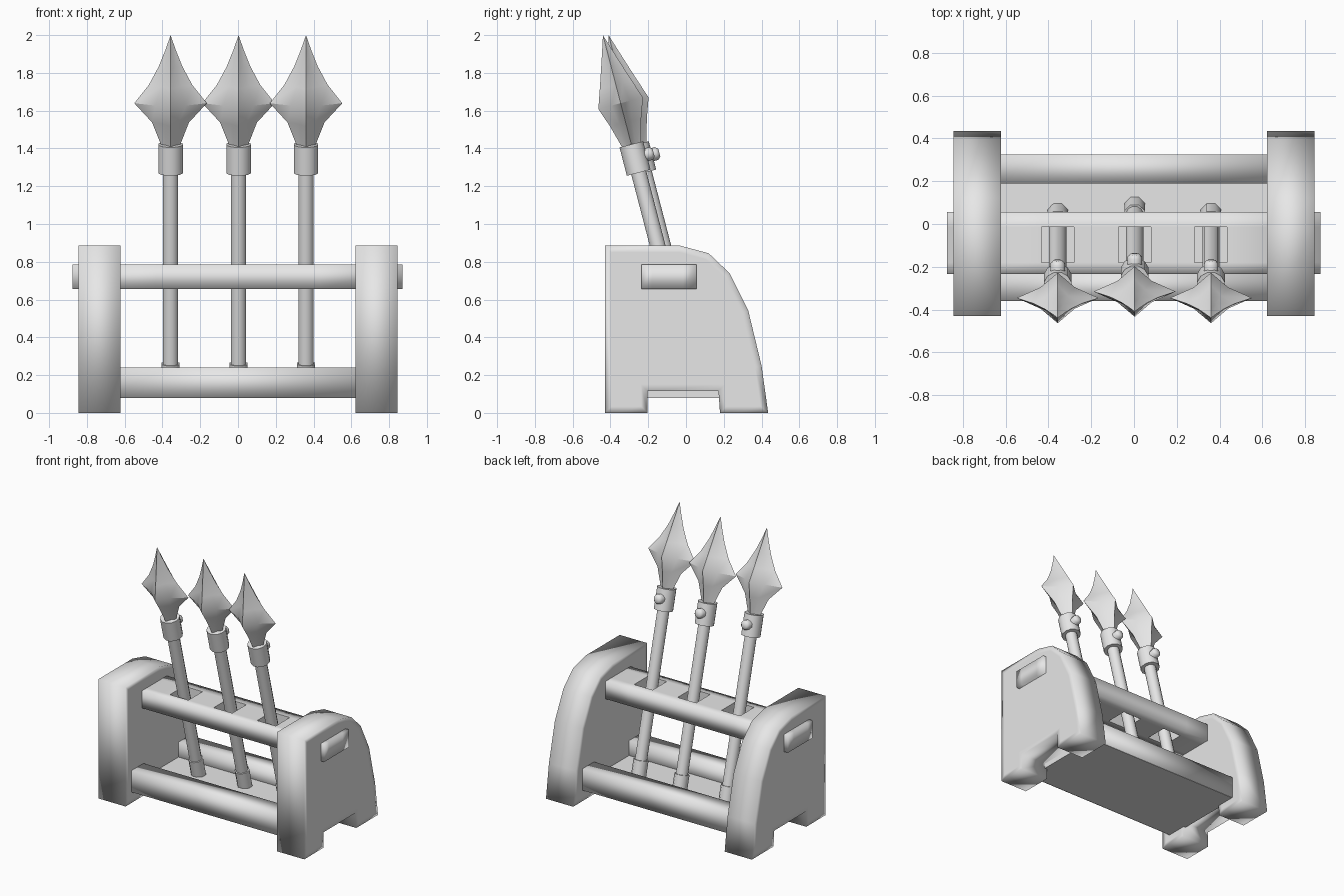
import bpy, bmesh, math
from mathutils import Vector

if "Cube" in bpy.data.objects:
    bpy.data.objects.remove(bpy.data.objects["Cube"])

grey = bpy.data.materials.new("plain grey")
grey.use_nodes = True
grey.diffuse_color = (0.8, 0.8, 0.8, 1)
grey.node_tree.nodes["Principled BSDF"].inputs["Base Color"].default_value = (0.8, 0.8, 0.8, 1)


def finish(name, bm, smooth_angle=180, loc=(0, 0, 0), tilt=0):
    """Turn a bmesh into an object; edges steeper than smooth_angle stay sharp."""
    bmesh.ops.recalc_face_normals(bm, faces=bm.faces)
    for f in bm.faces:
        f.smooth = True
    for e in bm.edges:
        if len(e.link_faces) == 2 and e.calc_face_angle() > math.radians(smooth_angle):
            e.smooth = False
    me = bpy.data.meshes.new(name)
    bm.to_mesh(me)
    bm.free()
    me.materials.append(grey)
    ob = bpy.data.objects.new(name, me)
    bpy.context.collection.objects.link(ob)
    ob.location = loc
    ob.rotation_euler = (tilt, 0, 0)
    return ob


def box(name, lo, hi, smooth_angle=180):
    bm = bmesh.new()
    bmesh.ops.create_cube(bm, size=1)
    for v in bm.verts:
        v.co = Vector([lo[i] + (v.co[i] + 0.5) * (hi[i] - lo[i]) for i in range(3)])
    return finish(name, bm, smooth_angle)


def loft(name, rings, smooth_angle, loc, tilt):
    """Skin a list of equal-length point rings and close both ends."""
    bm = bmesh.new()
    loops = [[bm.verts.new(p) for p in ring] for ring in rings]
    n = len(loops[0])
    for a, b in zip(loops, loops[1:]):
        for i in range(n):
            j = (i + 1) % n
            bm.faces.new((a[i], a[j], b[j], b[i]))
    bm.faces.new(loops[0])
    bm.faces.new(loops[-1])
    bmesh.ops.remove_doubles(bm, verts=bm.verts, dist=0.0005)
    return finish(name, bm, smooth_angle, loc, tilt)


def circle(r, z, n):
    return [(r * math.cos((i + 0.5) * math.tau / n), r * math.sin((i + 0.5) * math.tau / n), z)
            for i in range(n)]


def star(w, d, z, pinch=0.84):
    """Four-pointed cross-section with sides drawn inwards."""
    m = pinch / 2
    return [(w, 0, z), (w * m, d * m, z), (0, d, z), (-w * m, d * m, z),
            (-w, 0, z), (-w * m, -d * m, z), (0, -d, z), (w * m, -d * m, z)]


# Side panels with a curved back and a notch between the feet
profile = [(-0.43, 0), (-0.43, 0.885), (-0.03, 0.885), (0.12, 0.845), (0.23, 0.74),
           (0.33, 0.54), (0.40, 0.25), (0.435, 0), (0.18, 0), (0.172, 0.115),
           (-0.203, 0.115), (-0.203, 0)]
for side, s in (("left", 1), ("right", -1)):
    bm = bmesh.new()
    base = bm.faces.new([bm.verts.new((s * 0.622, y, z)) for y, z in profile])
    ext = bmesh.ops.extrude_face_region(bm, geom=[base], use_keep_orig=True)
    bmesh.ops.translate(bm, vec=(s * 0.223, 0, 0),
                        verts=[g for g in ext["geom"] if isinstance(g, bmesh.types.BMVert)])
    bmesh.ops.recalc_face_normals(bm, faces=bm.faces)
    caps = [f for f in bm.faces if len(f.verts) == len(profile)]
    bmesh.ops.inset_individual(bm, faces=caps, thickness=0.035, use_even_offset=True)
    finish(side + "_side_panel", bm)

# Lower tray: two rails and a thin shelf
box("front_rail", (-0.64, -0.36, 0.08), (0.64, -0.22, 0.24))
box("back_rail", (-0.64, 0.19, 0.08), (0.64, 0.325, 0.24))
box("shelf", (-0.64, -0.355, 0.078), (0.64, 0.32, 0.13), 30)

# Upper crossbar with a square slot for each spear, ends passing through the panels
spear_x = (-0.357, 0.003, 0.36)
xs = [-0.875] + [x + d for x in spear_x for d in (-0.076, 0.076)] + [0.872]
ys = [-0.235, -0.18, -0.015, 0.055]
z0, z1 = 0.655, 0.785


def solid(i, j):
    inside = 0 <= i < len(xs) - 1 and 0 <= j < 3
    return inside and not (j == 1 and i % 2 == 1)


bm = bmesh.new()


def quad(*pts):
    bm.faces.new([bm.verts.new(p) for p in pts])


for i in range(len(xs) - 1):
    for j in range(3):
        if not solid(i, j):
            continue
        a, b, c, d = xs[i], xs[i + 1], ys[j], ys[j + 1]
        for z in (z0, z1):
            quad((a, c, z), (b, c, z), (b, d, z), (a, d, z))
        for di, dj, p, q in ((-1, 0, (a, c), (a, d)), (1, 0, (b, c), (b, d)),
                             (0, -1, (a, c), (b, c)), (0, 1, (a, d), (b, d))):
            if not solid(i + di, j + dj):
                quad((*p, z0), (*q, z0), (*q, z1), (*p, z1))
bmesh.ops.remove_doubles(bm, verts=bm.verts, dist=0.0005)
bar = finish("crossbar", bm)
# Slot rims stay crisp
bm = bmesh.new()
bm.from_mesh(bar.data)
for e in bm.edges:
    if (e.calc_face_angle(0) > 1
            and all(abs(v.co.x) < 0.5 and -0.2 < v.co.y < 0 for v in e.verts)):
        e.smooth = False
bm.to_mesh(bar.data)
bm.free()

# Spears leaning towards the front
lean = math.atan(0.26)
for name, x, dy in zip(("right", "middle", "left"), spear_x, (0, 0.03, 0)):
    at = ((x, 0.049 + dy, 0.12), lean)
    loft(name + "_spear_foot", [circle(0.052, 0, 8), circle(0.052, 0.145, 8)], 50, *at)
    loft(name + "_spear_shaft", [circle(0.042, 0.02, 12), circle(0.042, 1.25, 12)], 40, *at)
    loft(name + "_spear_collar", [circle(0.067, 1.19, 12), circle(0.067, 1.345, 12)], 40, *at)
    # Round stud on the back of the collar
    stud = [[(px, y, 1.272 + pz) for px, pz, _ in circle(r, 0, 10)]
            for r, y in ((0.035, 0.04), (0.035, 0.088), (0.022, 0.103))]
    loft(name + "_spear_stud", stud, 60, *at)
    # Four-edged head with concave sides
    head = [(0.042, 0.045, 1.32), (0.098, 0.085, 1.465), (0.192, 0.122, 1.57),
            (0.115, 0.088, 1.67), (0.063, 0.055, 1.77), (0.028, 0.026, 1.86),
            (0.0, 0.0, 1.942)]
    loft(name + "_spear_head", [star(*r) for r in head], 35, *at)
